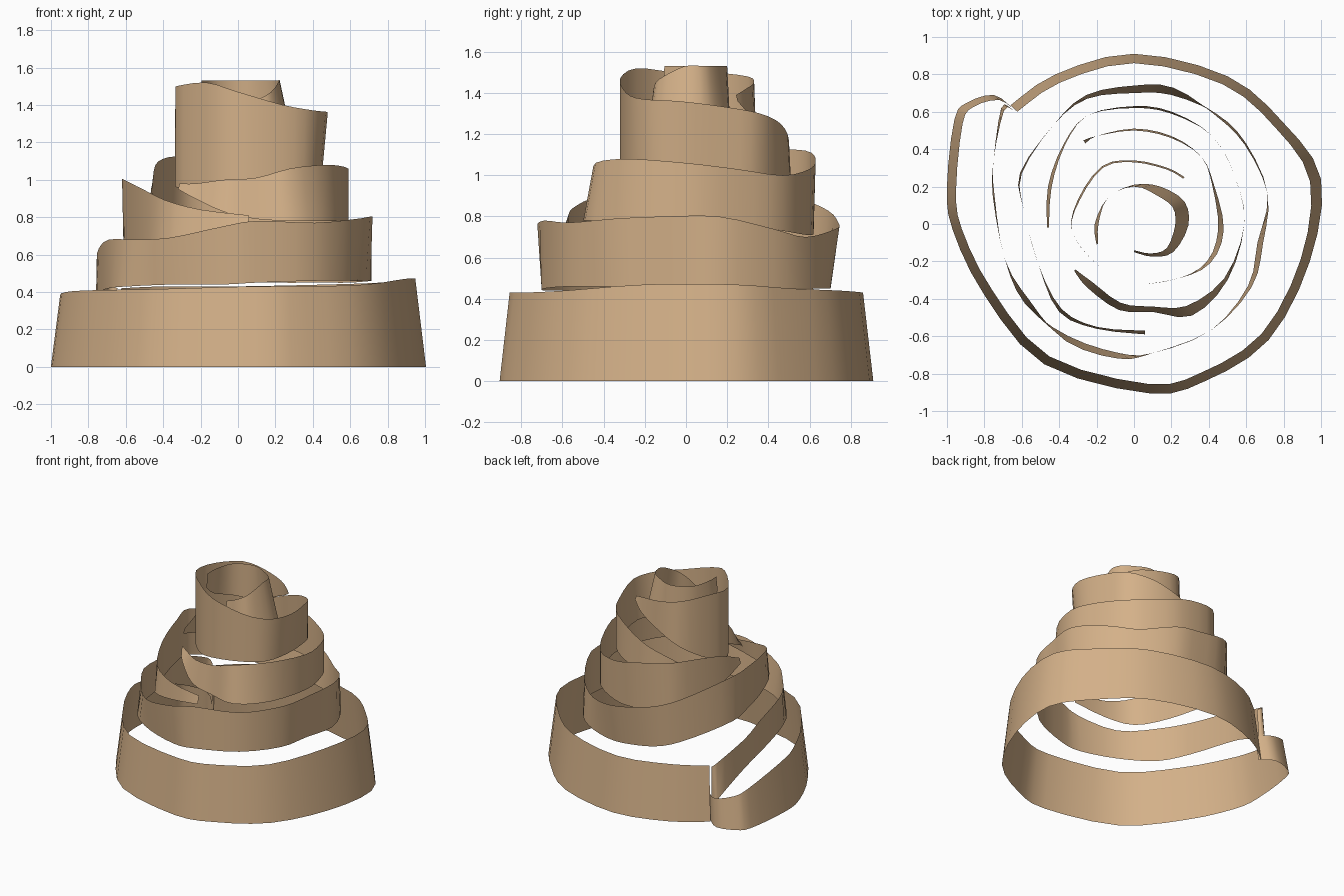
import bpy, math
from mathutils import Vector

mat = bpy.data.materials.new("tan_card")
mat.diffuse_color = (0.66, 0.44, 0.25, 1)


def catmull(p, i, t):
    a, b, c, d = (p[max(0, min(len(p) - 1, i + k))] for k in (-1, 0, 1, 2))
    return [0.5 * (2 * q + (r - o) * t + (2 * o - 5 * q + 4 * r - s) * t * t
                   + (3 * q - o - 3 * r + s) * t ** 3) for o, q, r, s in zip(a, b, c, d)]


def ribbon(name, pts, steps=3):
    """Each point: x, y of lower edge, z low, z high, inward lean of the upper edge."""
    rows = [catmull(pts, i, k / steps) for i in range(len(pts) - 1) for k in range(steps)]
    rows.append(pts[-1])
    verts = []
    for x, y, z0, z1, lean in rows:
        f = 1 - lean / math.hypot(x, y)
        verts += [(x, y, max(0, z0)), (x * f, y * f, z1)]
    faces = [(2 * i, 2 * i + 1, 2 * i + 3, 2 * i + 2) for i in range(len(rows) - 1)]
    me = bpy.data.meshes.new(name)
    me.from_pydata(verts, [], faces)
    me.materials.append(mat)
    for p in me.polygons:
        p.use_smooth = True
    ob = bpy.data.objects.new(name, me)
    bpy.context.collection.objects.link(ob)
    return ob


# Base band: full clockwise turn, ending in a low curl at the back left
ribbon("base_band", [
    (-.66, .635, 0, .42, .05), (-.42, .80, 0, .43, .05), (0, .91, 0, .43, .05),
    (.5, .79, 0, .44, .05), (.8, .54, 0, .45, .05), (1.0, .24, 0, .47, .06),
    (.94, -.2, 0, .47, .05), (.72, -.62, 0, .44, .05), (.38, -.84, 0, .43, .05),
    (.08, -.905, 0, .43, .05), (-.48, -.75, 0, .415, .05), (-.8, -.38, 0, .41, .05),
    (-.97, -.03, 0, .40, .05), (-1.0, .2, 0, .37, .05), (-.96, .56, 0, .29, .05),
    (-.89, .65, 0, .25, .04), (-.75, .69, 0, .21, .04), (-.65, .62, 0, .2, .03)])

# Second band: climbs from the curl and winds nearly twice
ribbon("second_band", [
    (-.66, .62, .08, .42, .02), (-.71, .62, .18, .46, .02), (-.75, .35, .33, .56, 0),
    (-.755, .15, .39, .63, .01), (-.69, -.19, .42, .68, 0), (-.58, -.43, .43, .68, .03),
    (-.35, -.60, .44, .69, -.03), (-.08, -.69, .44, .75, -.03), (.1, -.69, .45, .78, 0),
    (.41, -.57, .46, .77, 0), (.61, -.33, .46, .79, -.02), (.66, -.1, .46, .80, -.03),
    (.715, .16, .46, .80, 0), (.6, .43, .45, .74, .01), (.44, .59, .45, .70, .01),
    (.2, .69, .45, .74, -.04), (0, .70, .46, .77, -.04), (-.25, .67, .5, .83, -.02),
    (-.43, .53, .56, .90, 0), (-.6, .27, .64, 1.0, -.01), (-.59, .08, .66, .99, 0),
    (-.51, -.22, .66, .95, 0), (-.40, -.47, .68, .89, .02), (-.2, -.56, .71, .84, .01),
    (.06, -.59, .75, .81, .02)])

# Third band
ribbon("third_band", [
    (-.32, -.25, .95, .98, .01), (-.25, -.34, .91, .98, .04), (-.08, -.46, .83, 1.0, .04),
    (.1, -.47, .79, 1.01, .03), (.31, -.49, .78, 1.06, .06), (.5, -.3, .78, 1.08, .02),
    (.59, 0, .78, 1.06, 0), (.54, .25, .76, 1.03, 0), (.42, .47, .73, 1.0, 0),
    (.2, .59, .71, 1.03, -.01), (0, .62, .72, 1.08, -.01), (-.25, .58, .77, 1.12, 0),
    (-.38, .42, .82, 1.12, .01), (-.46, .2, .88, 1.08, .02), (-.465, -.02, .95, .99, .01)])

# Fourth band: tall wall on the left
ribbon("fourth_band", [
    (-.26, .43, 1.03, 1.07, -.02), (-.2, .47, .99, 1.1, 0), (0, .51, .97, 1.17, .01),
    (.2, .47, .98, 1.25, .01), (.36, .36, 1.0, 1.3, 0), (.42, .2, 1.02, 1.33, -.01),
    (.45, -.03, 1.04, 1.36, -.03), (.39, -.2, 1.03, 1.37, -.02), (.24, -.29, 1.02, 1.40, 0),
    (0, -.32, 1.0, 1.47, 0), (-.17, -.24, .97, 1.52, 0), (-.33, -.05, .96, 1.5, 0),
    (-.3, .13, 1.0, 1.5, .01), (-.17, .31, 1.12, 1.48, .01), (0, .34, 1.22, 1.45, .01),
    (.18, .3, 1.3, 1.42, .01), (.27, .25, 1.36, 1.39, .01)])

# Inner top curl
ribbon("top_curl", [
    (0, -.15, 1.33, 1.38, .01), (.1, -.175, 1.28, 1.42, .02), (.21, -.15, 1.24, 1.47, .04),
    (.29, -.01, 1.2, 1.53, .07), (.27, .12, 1.2, 1.53, .07), (.14, .2, 1.22, 1.53, .05),
    (0, .21, 1.25, 1.53, .01), (-.14, .14, 1.28, 1.53, 0), (-.21, 0, 1.33, 1.53, .02),
    (-.2, -.11, 1.42, 1.53, .01)])
